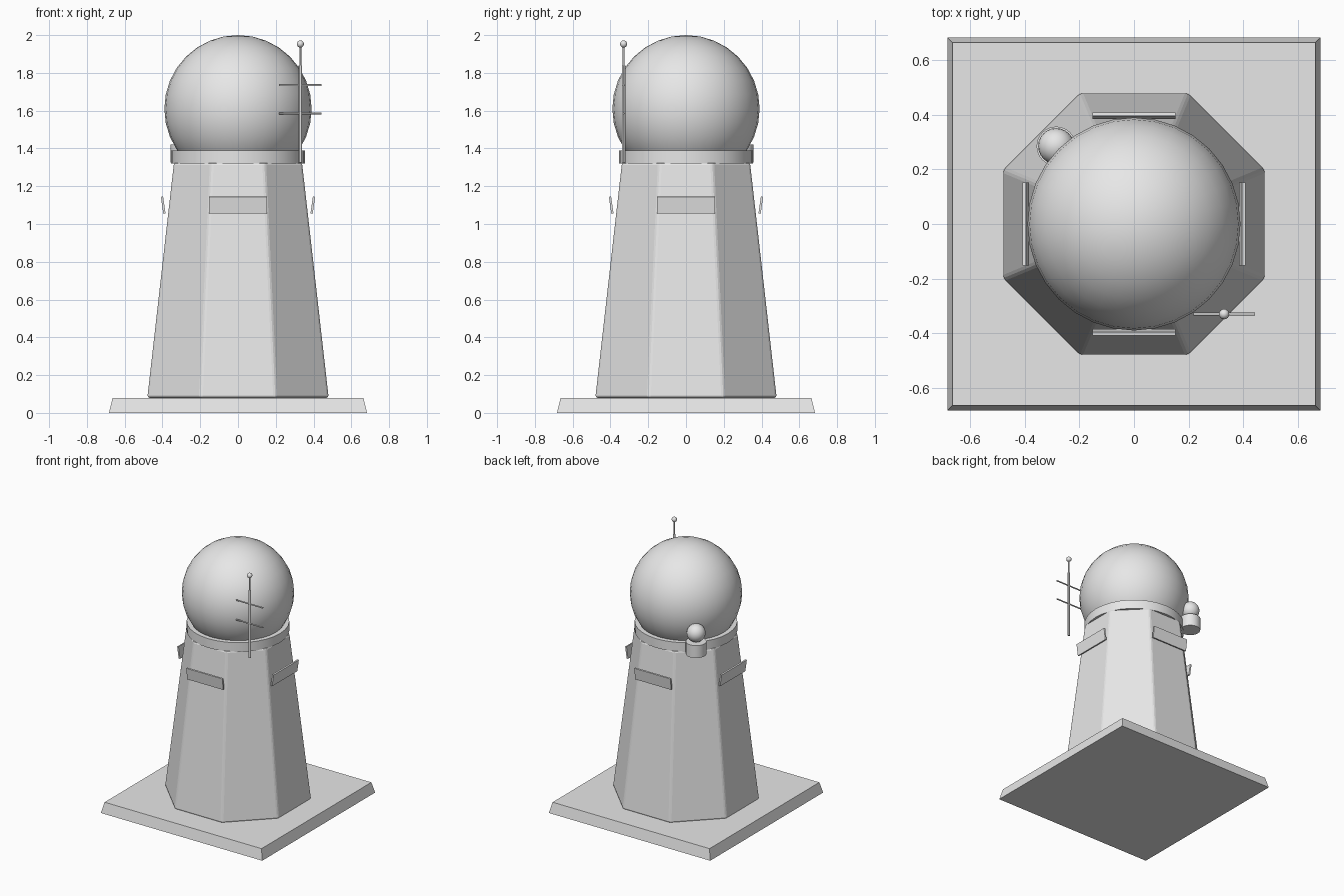
import bpy, math
from math import pi, cos, sin, radians

if "Cube" in bpy.data.objects:
    bpy.data.objects.remove(bpy.data.objects["Cube"])

grey = bpy.data.materials.new("light_grey")
grey.diffuse_color = (0.8, 0.8, 0.8, 1)
grey.use_nodes = True
grey.node_tree.nodes["Principled BSDF"].inputs["Base Color"].default_value = grey.diffuse_color


def finish(name, smooth=True):
    ob = bpy.context.object
    ob.name = name
    ob.data.materials.append(grey)
    if smooth:
        bpy.ops.object.shade_smooth_by_angle(angle=radians(30))
    return ob


def frustum(name, sides, r1, r2, z1, z2, x=0, y=0, turn=0, smooth=True):
    bpy.ops.mesh.primitive_cone_add(vertices=sides, radius1=r1, radius2=r2, depth=z2 - z1,
                                    location=(x, y, (z1 + z2) / 2), rotation=(0, 0, turn))
    return finish(name, smooth)


def ball(name, r, loc, seg=32, rings=16):
    bpy.ops.mesh.primitive_uv_sphere_add(segments=seg, ring_count=rings, radius=r, location=loc)
    return finish(name, True)


# Square foundation slab with sloping sides
frustum("foundation", 4, 0.683 * 2 ** 0.5, 0.664 * 2 ** 0.5, 0, 0.08, turn=pi / 4, smooth=False)

# Tapered octagonal tower with softened edges
k = 1 / cos(pi / 8)
tower = frustum("tower", 8, 0.48 * k, 0.339 * k, 0.08, 1.325, turn=pi / 8, smooth=False)
bevel = tower.modifiers.new("soft_edges", 'BEVEL')
bevel.width = 0.012
bevel.segments = 2

# Collar ring and radar dome
frustum("collar", 32, 0.356, 0.356, 1.32, 1.39)
ball("dome", 0.39, (0, 0, 1.61))

# Four window panels, leaning outwards at the top
for i, side in enumerate(("front", "right", "back", "left")):
    a = -pi / 2 + i * pi / 2
    bpy.ops.mesh.primitive_cube_add(size=1, location=(0.396 * cos(a), 0.396 * sin(a), 1.1),
                                    rotation=(radians(8), 0, i * pi / 2))
    panel = finish("window_panel_" + side, False)
    panel.scale = (0.305, 0.012, 0.09)

# Antenna mast with tip ball and two crossbars
ax, ay = 0.33, -0.33
frustum("antenna_mast", 12, 0.009, 0.009, 1.325, 1.84, ax, ay)
frustum("antenna_tip_rod", 12, 0.005, 0.005, 1.84, 1.94, ax, ay)
ball("antenna_tip_ball", 0.019, (ax, ay, 1.953), 16, 8)
for i, z in enumerate((1.585, 1.735)):
    bpy.ops.mesh.primitive_cylinder_add(vertices=12, radius=0.005, depth=0.225,
                                        location=(ax, ay, z), rotation=(0, pi / 2, 0))
    finish("antenna_crossbar_%d" % (i + 1))

# Small secondary dome on a drum at the back left
frustum("small_drum", 24, 0.072, 0.072, 1.325, 1.42, -0.285, 0.285)
ball("small_dome", 0.066, (-0.285, 0.285, 1.485), 24, 12)
